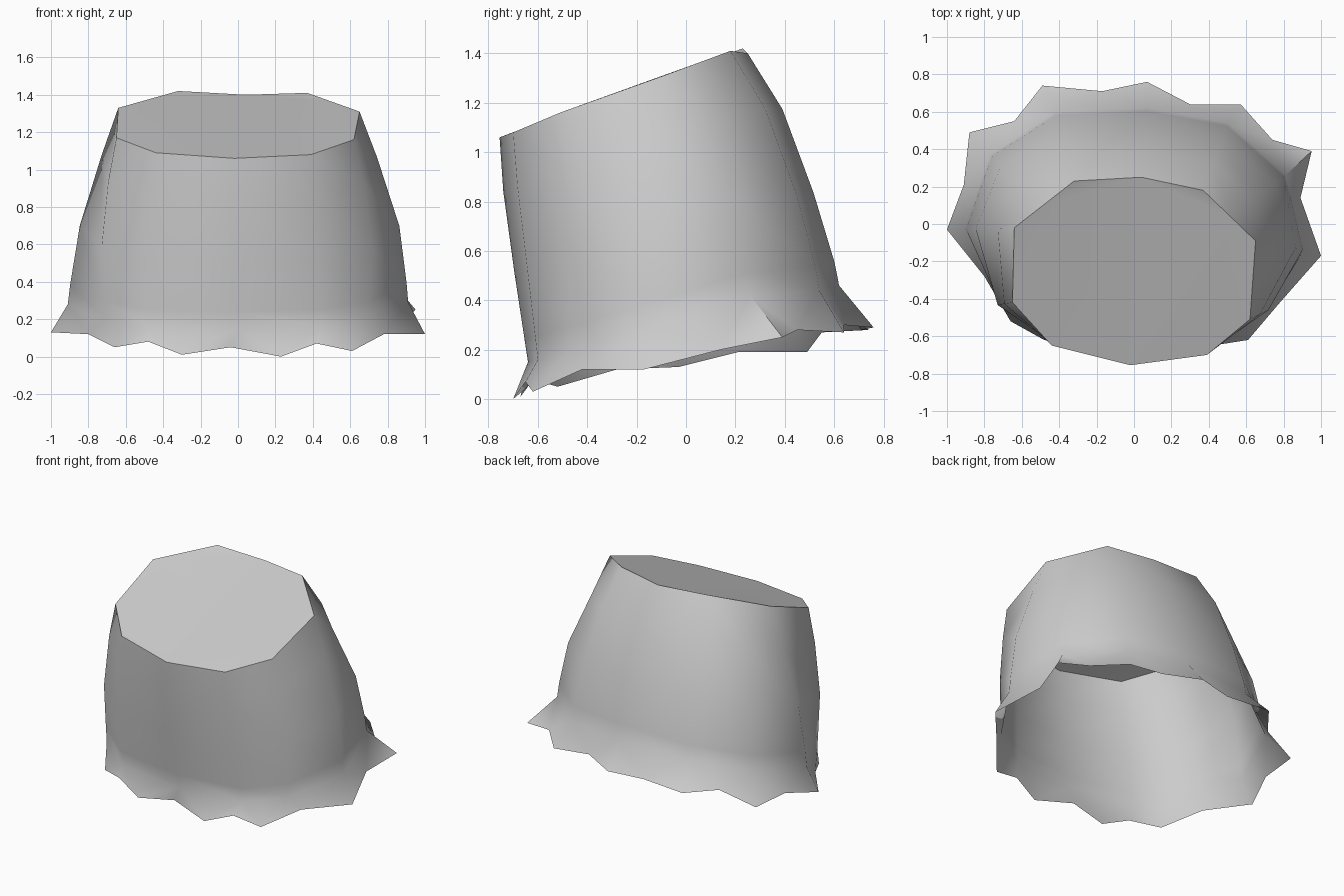
import bpy, bmesh, math

if "Cube" in bpy.data.objects:
    bpy.data.objects.remove(bpy.data.objects["Cube"])

# Rim of the slanted cap, counterclockwise from the left
rim = [(-.64, -.02, 1.33), (-.65, -.42, 1.17), (-.44, -.65, 1.09), (-.02, -.755, 1.06),
       (.39, -.70, 1.08), (.62, -.51, 1.16), (.65, -.09, 1.31), (.51, .045, 1.36),
       (.37, .18, 1.41), (.04, .25, 1.40), (-.32, .23, 1.42), (-.48, .105, 1.375)]
# Foot of the wall, one point below each rim point
foot = [(-.91, -.03, .28), (-.71, -.43, .20), (-.48, -.59, .16), (0, -.64, .15),
        (.45, -.60, .16), (.70, -.47, .20), (.91, -.14, .29), (.81, .26, .42),
        (.50, .54, .44), (.07, .62, .46), (-.42, .60, .44), (-.77, .37, .37)]
# Ragged hem
hem = [(-1, -.03, .13), (-.8, -.28, .12), (-.66, -.52, .05), (-.48, -.62, .08),
       (-.30, -.67, .01), (-.04, -.64, .05), (.23, -.70, 0), (.42, -.65, .07),
       (.61, -.62, .03), (.78, -.42, .12), (1, -.17, .12), (.89, .14, .20),
       (.95, .39, .25), (.74, .45, .28), (.57, .64, .27), (.30, .64, .30),
       (.07, .76, .29), (-.17, .71, .28), (-.49, .74, .28), (-.64, .55, .27),
       (-.88, .49, .19), (-.91, .21, .19)]
# Wall bulge: share of the way down, then share of the way out at each station
stations = (-.64, -.58, -.45, -.1, .3, .62)  # front, front, front corner, side, rear corner, back
bulge = [(0, (0, 0, 0, 0, 0, 0)), (.24, (.13, .2, .75, .31, .42, .38)),
         (.60, (.52, .6, 1.35, .75, .82, .72)), (.90, (.88, .9, 1.1, .95, .97, .95)),
         (1, (1, 1, 1, 1, 1, 1))]


def blend(y, values):
    """Interpolate a bulge row between the stations."""
    for a, b, u, v in zip(stations, stations[1:], values, values[1:]):
        if y <= b:
            return u + (v - u) * max(0, (y - a) / (b - a))
    return values[-1]


def angle(v):
    return (math.atan2(v.co.y, v.co.x) - math.pi + .1) % math.tau


def zipper(bm, upper, lower):
    """Stitch two rings of different counts with triangles, by angle."""
    n, m, i, j = len(upper), len(lower), 0, 0
    ua = [angle(v) for v in upper] + [angle(upper[0]) + math.tau]
    la = [angle(v) for v in lower] + [angle(lower[0]) + math.tau]
    while i < n or j < m:
        a, b = upper[i % n], lower[j % m]
        if j < m and (i == n or la[j + 1] + la[j] <= ua[i + 1] + ua[i]):
            bm.faces.new((a, b, lower[(j + 1) % m]))
            j += 1
        else:
            bm.faces.new((a, b, upper[(i + 1) % n]))
            i += 1


bm = bmesh.new()

# Bulging wall
rings = []
for down, outs in bulge:
    ring = []
    for p, q in zip(rim, foot):
        out = blend(q[1], outs)
        ring.append(bm.verts.new((p[0] + (q[0] - p[0]) * out,
                                  p[1] + (q[1] - p[1]) * out,
                                  p[2] + (q[2] - p[2]) * down)))
    rings.append(ring)
for a, b in zip(rings, rings[1:]):
    for i in range(len(a)):
        k = (i + 1) % len(a)
        bm.faces.new((a[i], b[i], b[k], a[k]))

# Flared hem, open underneath
zipper(bm, rings[-1], [bm.verts.new(p) for p in hem])

# Flat slanted cap
cap = bm.faces.new(rings[0])
bmesh.ops.triangulate(bm, faces=[cap])
bm.normal_update()

mesh = bpy.data.meshes.new("stump_shell")
bm.to_mesh(mesh)
bm.free()
shell = bpy.data.objects.new("stump_shell", mesh)
bpy.context.collection.objects.link(shell)

grey = bpy.data.materials.new("plain grey")
grey.diffuse_color = (.6, .6, .6, 1)
grey.use_nodes = True
grey.node_tree.nodes["Principled BSDF"].inputs["Base Color"].default_value = grey.diffuse_color
mesh.materials.append(grey)

bpy.context.view_layer.objects.active = shell
shell.select_set(True)
bpy.ops.object.shade_smooth_by_angle(angle=math.radians(62))
